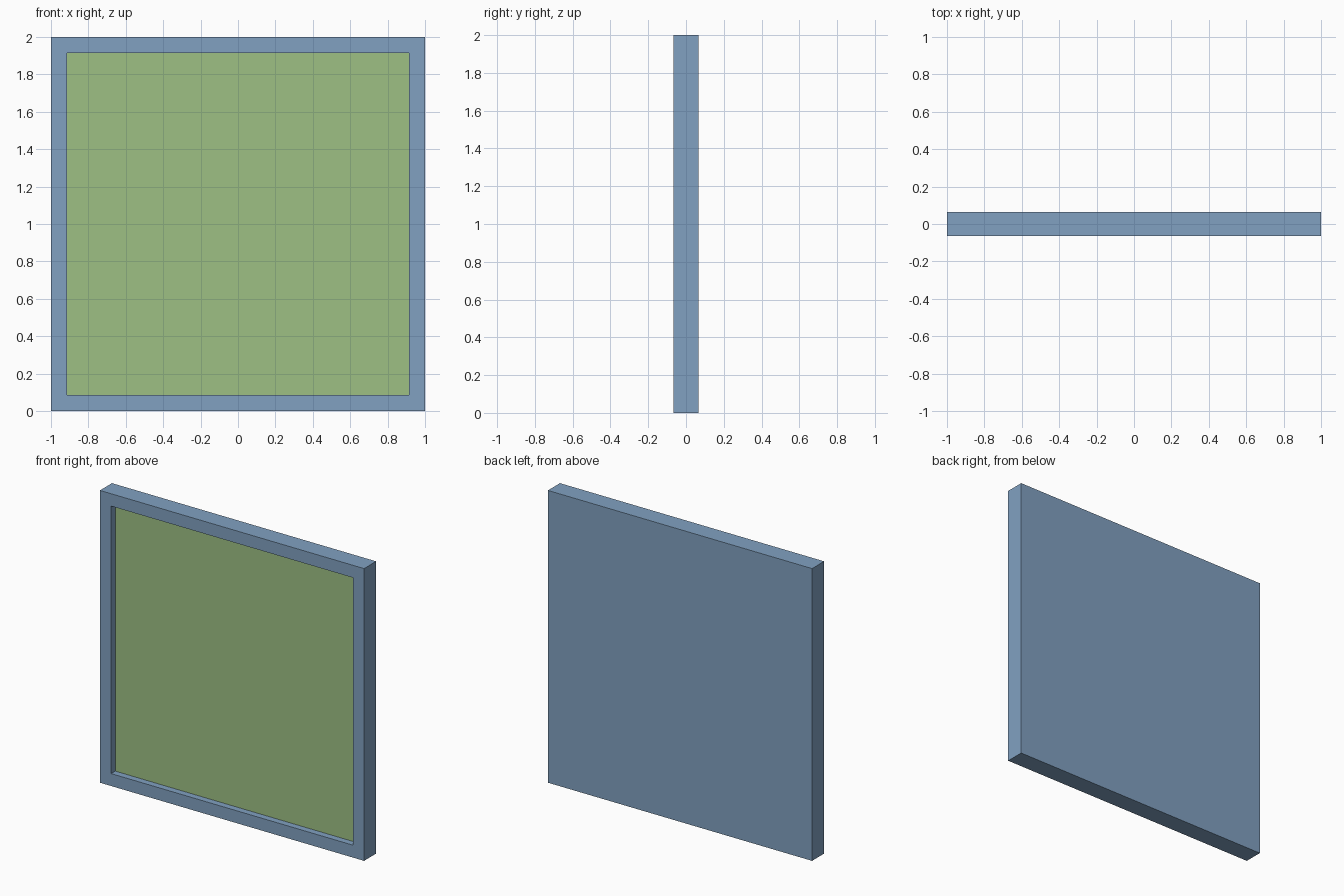
import bpy
import bmesh
from mathutils import Vector

cube = bpy.data.objects.get("Cube")
if cube:
    bpy.data.objects.remove(cube, do_unlink=True)

DEPTH = 0.13    # overall thickness
BORDER = 0.12   # frame width
RECESS = 0.045  # panel set back from the frame front


def linear(c):
    c /= 255
    return c / 12.92 if c <= 0.04045 else ((c + 0.055) / 1.055) ** 2.4


def make_material(name, rgb):
    color = (*[linear(c) for c in rgb], 1.0)
    mat = bpy.data.materials.new(name)
    mat.use_nodes = True
    mat.diffuse_color = color
    bsdf = next(n for n in mat.node_tree.nodes if n.type == 'BSDF_PRINCIPLED')
    bsdf.inputs["Base Color"].default_value = color
    return mat


# Solid square slab
bm = bmesh.new()
bmesh.ops.create_cube(bm, size=1.0)
bmesh.ops.scale(bm, vec=(2.0, DEPTH, 2.0), verts=bm.verts)
bmesh.ops.translate(bm, vec=(0, 0, 1), verts=bm.verts)

# Frame border: inset the front face
bm.normal_update()
front = min(bm.faces, key=lambda f: f.normal.y)
bmesh.ops.inset_region(bm, faces=[front], thickness=BORDER)

# Recess: extrude the inner face backwards, leaving straight side walls
result = bmesh.ops.extrude_discrete_faces(bm, faces=[front])
panel = result["faces"][0]
bmesh.ops.translate(bm, vec=Vector((0, RECESS, 0)), verts=panel.verts)
panel.material_index = 1
bmesh.ops.recalc_face_normals(bm, faces=bm.faces)

mesh = bpy.data.meshes.new("framed_panel")
bm.to_mesh(mesh)
bm.free()
mesh.materials.append(make_material("frame_blue", (129, 161, 193)))
mesh.materials.append(make_material("panel_green", (158, 192, 132)))
bpy.context.collection.objects.link(bpy.data.objects.new("framed_panel", mesh))
